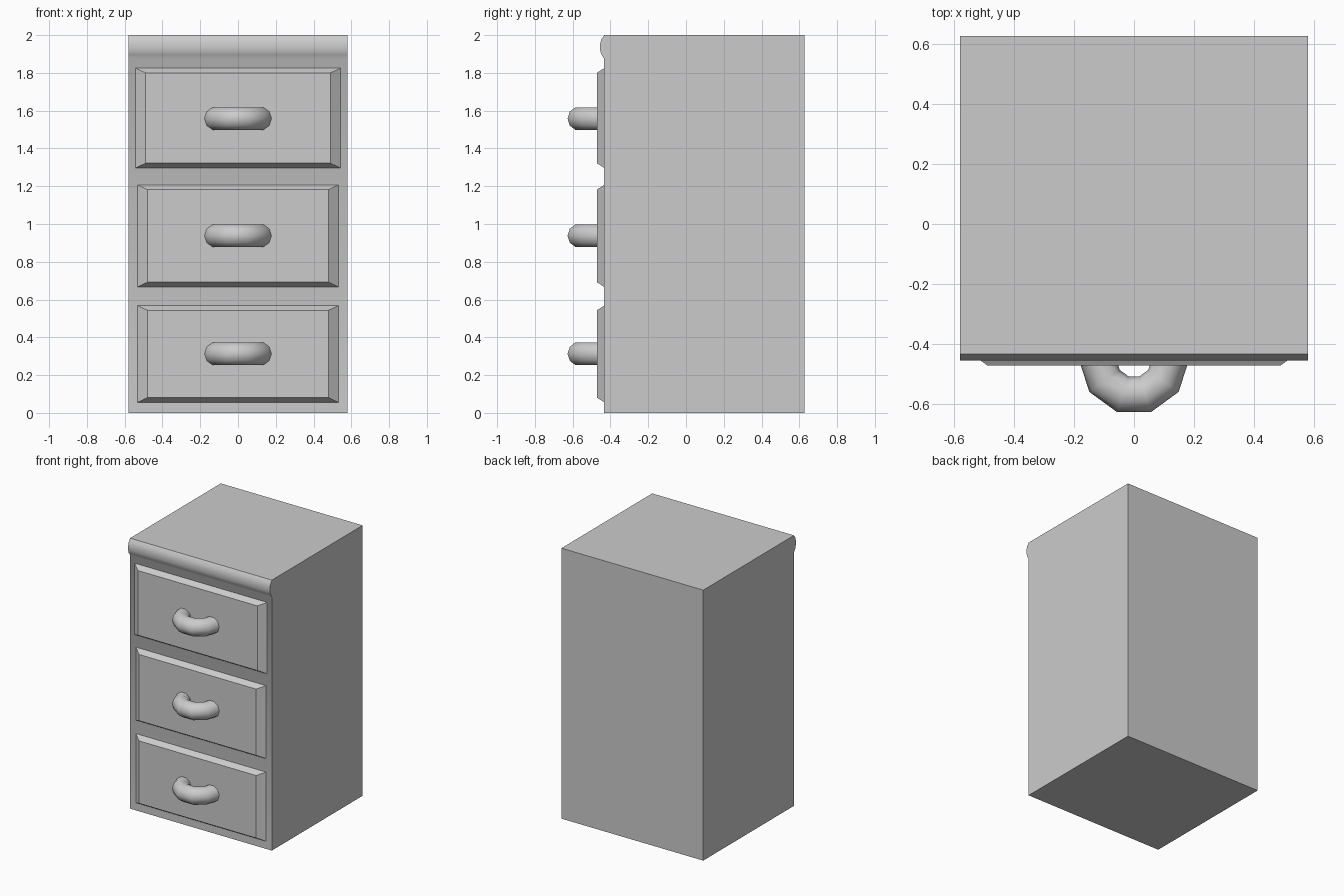
import bpy, bmesh, math

if "Cube" in bpy.data.objects:
    bpy.data.objects.remove(bpy.data.objects["Cube"])

FRONT, BACK, HALF = -0.433, 0.627, 0.58


def finish(name, bm, smooth=None):
    bmesh.ops.recalc_face_normals(bm, faces=bm.faces)
    mesh = bpy.data.meshes.new(name)
    bm.to_mesh(mesh)
    bm.free()
    ob = bpy.data.objects.new(name, mesh)
    bpy.context.collection.objects.link(ob)
    if smooth:
        bpy.ops.object.select_all(action='DESELECT')
        ob.select_set(True)
        bpy.context.view_layer.objects.active = ob
        bpy.ops.object.shade_smooth_by_angle(angle=math.radians(smooth))
    return ob


# Cabinet body: side profile with the rounded lip, extruded across the width
def cabinet():
    profile = [(BACK, 0), (FRONT, 0), (FRONT, 1.875),
               (FRONT - 0.015, 1.897), (FRONT - 0.022, 1.922),
               (FRONT - 0.022, 1.953), (FRONT - 0.015, 1.978),
               (FRONT, 2), (BACK, 2)]
    bm = bmesh.new()
    face = bm.faces.new([bm.verts.new((-HALF, y, z)) for y, z in profile])
    ext = bmesh.ops.extrude_face_region(bm, geom=[face], use_keep_orig=True)
    verts = [g for g in ext['geom'] if isinstance(g, bmesh.types.BMVert)]
    bmesh.ops.translate(bm, verts=verts, vec=(2 * HALF, 0, 0))
    finish("cabinet_body", bm, 40)


# Drawer front: raised panel with sloping borders
def drawer_front(name, half, z0, z1):
    bm = bmesh.new()
    rings = []
    for y, dx, dz in ((FRONT, 0, 0), (-0.472, 0.053, 0.025)):
        w = half - dx
        rings.append([bm.verts.new((x, y, z)) for x, z in
                      ((-w, z0 + dz), (w, z0 + dz), (w, z1 - dz), (-w, z1 - dz))])
    outer, inner = rings
    for i in range(4):
        j = (i + 1) % 4
        bm.faces.new((outer[i], outer[j], inner[j], inner[i]))
    bm.faces.new(inner)
    finish(name, bm)


# Handle: half of a ten-sided ring set into the drawer front
def handle(name, z, major=0.1215, minor=0.0625, sides=10):
    bm = bmesh.new()
    rings = []
    for i in range(sides // 2 + 1):
        a = math.pi + 2 * math.pi * i / sides
        ring = []
        for j in range(sides):
            b = 2 * math.pi * j / sides
            r = major + minor * math.cos(b)
            ring.append(bm.verts.new((r * math.cos(a), -0.452 + r * math.sin(a),
                                      z + minor * math.sin(b))))
        rings.append(ring)
    for r0, r1 in zip(rings, rings[1:]):
        for j in range(sides):
            k = (j + 1) % sides
            bm.faces.new((r0[j], r0[k], r1[k], r1[j]))
    finish(name, bm, 60)


cabinet()
for label, half, z0, z1, hz in (("top", 0.542, 1.297, 1.825, 1.558),
                                ("middle", 0.532, 0.667, 1.207, 0.938),
                                ("bottom", 0.532, 0.056, 0.568, 0.313)):
    drawer_front(label + "_drawer_front", half, z0, z1)
    handle(label + "_handle", hz)
